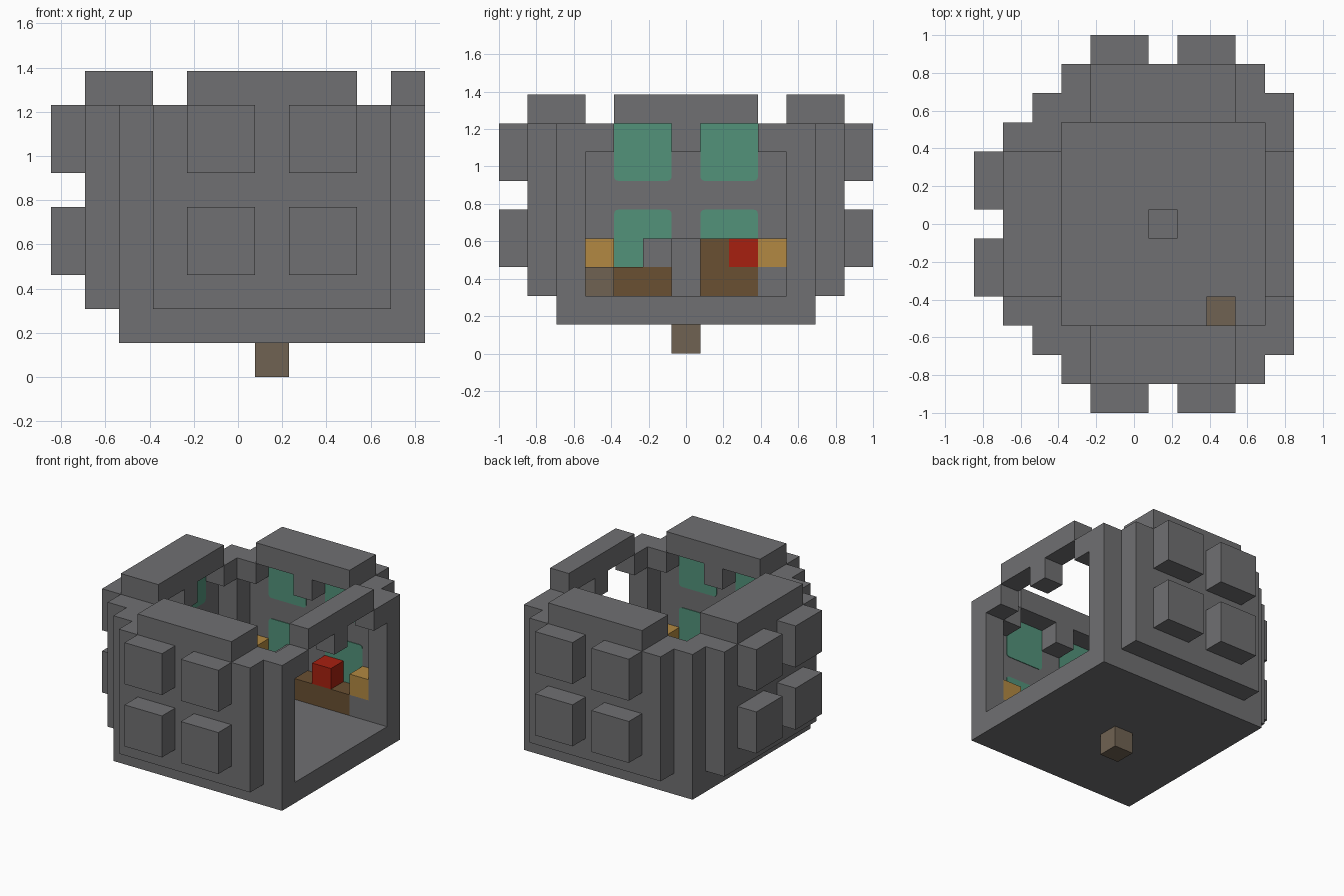
import bpy, bmesh, math
from mathutils import Matrix, Vector

cube = bpy.data.objects.get("Cube")
if cube:
    bpy.data.objects.remove(cube, do_unlink=True)

U = 2 / 13                         # size of one block
SHIFT = Vector((1, 0, 0))          # room centre relative to the origin, in blocks
MID = 6.5                          # grid coordinate of the room centre


def material(name, rgb):
    m = bpy.data.materials.new(name)
    m.use_nodes = True
    m.diffuse_color = (*rgb, 1)
    m.node_tree.nodes["Principled BSDF"].inputs["Base Color"].default_value = (*rgb, 1)
    return m


STONE = material("grey stone", (0.162, 0.162, 0.168))
GLASS = material("green glass", (0.084, 0.288, 0.195))
WOOD = material("dark wood", (0.144, 0.08, 0.032))
EARTH = material("dull brown", (0.162, 0.122, 0.084))
AMBER = material("amber", (0.445, 0.25, 0.054))
RED = material("red", (0.39, 0.0144, 0.005))


def prism(name, outline, v0, v1, mat, side=0):
    """Extrude an outline in (u, height) from depth v0 to v1, turned to a side."""
    bm = bmesh.new()
    near = [bm.verts.new((u - MID, v0 - MID, k)) for u, k in outline]
    face = bm.faces.new(near)
    new = bmesh.ops.extrude_face_region(bm, geom=[face])["geom"]
    moved = [g for g in new if isinstance(g, bmesh.types.BMVert)]
    bmesh.ops.translate(bm, verts=moved, vec=(0, v1 - v0, 0))
    bmesh.ops.recalc_face_normals(bm, faces=bm.faces)
    turn = Matrix.Rotation(side * math.pi / 2, 4, "Z")
    bm.transform(Matrix.Scale(U, 4) @ Matrix.Translation(SHIFT) @ turn)
    mesh = bpy.data.meshes.new(name)
    bm.to_mesh(mesh)
    bm.free()
    mesh.materials.append(mat)
    obj = bpy.data.objects.new(name, mesh)
    bpy.context.collection.objects.link(obj)
    return obj


def box(name, u, v, k, mat=STONE, side=0):
    outline = [(u[0], k[0]), (u[1], k[0]), (u[1], k[1]), (u[0], k[1])]
    return prism(name, outline, *v, mat, side)


def pane_outline(u0, u1, k_flat, k_round, r=0.15):
    """Pane with two rounded corners on the k_round edge."""
    s = 1 if k_round > k_flat else -1
    pts = [(u0, k_flat), (u1, k_flat)]
    for cx, start in ((u1 - r, 0), (u0 + r, 90)):
        for a in (0, 30, 60, 90):
            t = math.radians(start + a)
            pts.append((cx + r * math.cos(t), k_round - s * r + s * r * math.sin(t)))
    return pts


# Floor, foot, centre pillar and stump
box("floor", (2, 11), (2, 11), (1, 2))
box("foot", (6, 7), (6, 7), (0, 1), EARTH)
box("centre_pillar", (6, 7), (6, 7), (2, 4))
box("stump", (8, 9), (3, 4), (2, 3), EARTH)

# Four sides: back, right, front, and the open left side
SIDES = ("back", "right", "front", "left")
for side, label in enumerate(SIDES):
    box(label + "_corner_post", (10, 11), (10, 11), (2, 8), side=side)
    for u in (3, 6, 9):
        box(label + "_lintel_block", (u, u + 1), (10, 11), (7, 8), side=side)
    is_open = label == "left"
    box(label + "_roof_rim", (4, 9), (10, 11 if is_open else 12), (8, 9), side=side)
    if is_open:
        continue

    # Outer slab with four window boxes and glass panes on its inner face
    box(label + "_slab", (3, 10), (11, 12), (2, 8), side=side)
    for u in (4, 7):
        for k, flat, rounded in ((3, 3, 5), (6, 8, 6)):
            box(label + "_window_box", (u, u + 2), (12, 13), (k, k + 2), side=side)
            prism(label + "_glass_pane", pane_outline(u, u + 2, flat, rounded),
                  10.97, 11, GLASS, side)

    # Lamps on stone blocks at both ends of the recess
    for u in (3, 9):
        box(label + "_lamp_base", (u, u + 1), (10, 11), (2, 3), side=side)
        box(label + "_lamp", (u, u + 1), (10, 11), (3, 4), AMBER, side)

# Benches and the things on them
box("back_bench", (4, 9), (10, 11), (2, 3), WOOD)
box("back_red_block", (7, 8), (10, 11), (3, 4), RED)
box("back_stone_block", (5, 6), (10, 11), (3, 4))
box("right_bench", (4, 9), (10, 11), (2, 3), WOOD, 1)
box("right_stone_block", (5, 6), (10, 11), (3, 4), STONE, 1)
box("right_cabinet_top", (7, 8), (10, 11), (3, 4), WOOD, 1)
box("right_red_block", (8, 9), (10, 11), (3, 4), RED, 1)
box("front_bench", (4, 9), (10, 11), (2, 3), WOOD, 2)
